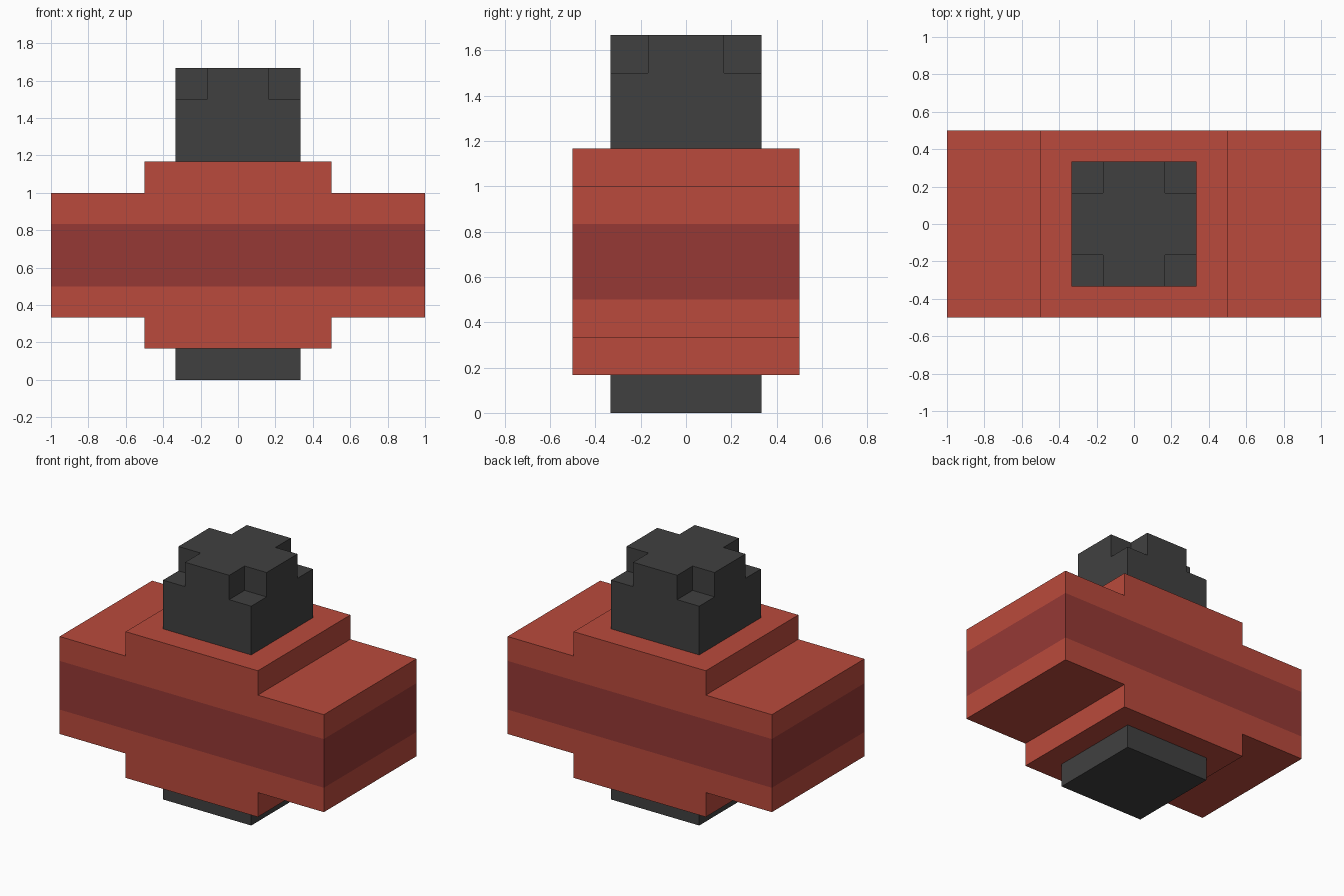
import bpy
import bmesh
from mathutils import Vector

default = bpy.data.objects.get("Cube")
if default:
    bpy.data.objects.remove(default, do_unlink=True)

U = 1 / 6  # every dimension is a multiple of this block unit


def make_material(name, rgb):
    mat = bpy.data.materials.new(name)
    mat.use_nodes = True
    mat.diffuse_color = (*rgb, 1)
    bsdf = next(n for n in mat.node_tree.nodes if n.type == 'BSDF_PRINCIPLED')
    bsdf.inputs["Base Color"].default_value = (*rgb, 1)
    return mat


def finish(bm, name, materials):
    bmesh.ops.recalc_face_normals(bm, faces=bm.faces)
    mesh = bpy.data.meshes.new(name)
    bm.to_mesh(mesh)
    bm.free()
    for mat in materials:
        mesh.materials.append(mat)
    obj = bpy.data.objects.new(name, mesh)
    bpy.context.collection.objects.link(obj)
    return obj


def extrude(bm, faces, offset, keep=False):
    ret = bmesh.ops.extrude_face_region(bm, geom=faces, use_keep_orig=keep)
    verts = [g for g in ret["geom"] if isinstance(g, bmesh.types.BMVert)]
    bmesh.ops.translate(bm, verts=verts, vec=offset)
    return [g for g in ret["geom"] if isinstance(g, bmesh.types.BMFace)]


red = make_material("red", (0.491, 0.0685, 0.0452))
dark_red = make_material("dark red", (0.305, 0.0409, 0.0356))
charcoal = make_material("charcoal", (0.0513, 0.0513, 0.0513))

# Body: stepped side profile (in units) extruded front to back
half = [(3, 1), (3, 2), (6, 2), (6, 6), (3, 6), (3, 7)]
profile = half + [(-x, z) for x, z in reversed(half)]
bm = bmesh.new()
face = bm.faces.new([bm.verts.new((x * U, -3 * U, z * U)) for x, z in profile])
extrude(bm, [face], Vector((0, 6 * U, 0)), keep=True)

# Dark band around the middle: cut at its edges and colour the faces between
for z in (3 * U, 5 * U):
    bmesh.ops.bisect_plane(bm, geom=bm.verts[:] + bm.edges[:] + bm.faces[:],
                           plane_co=(0, 0, z), plane_no=(0, 0, 1))
for f in bm.faces:
    f.material_index = int(3 * U < f.calc_center_bounds().z < 5 * U)
finish(bm, "body", [red, dark_red])

# Core post: square column through the body, topped by a cross-shaped cap
bm = bmesh.new()
bmesh.ops.create_grid(bm, x_segments=4, y_segments=4, size=2 * U)
top = extrude(bm, bm.faces[:], Vector((0, 0, 9 * U)), keep=True)
cross = [f for f in top
         if min(abs(f.calc_center_median().x), abs(f.calc_center_median().y)) < U]
extrude(bm, cross, Vector((0, 0, U)))
bmesh.ops.recalc_face_normals(bm, faces=bm.faces)
bmesh.ops.dissolve_limit(bm, angle_limit=0.01, verts=bm.verts[:], edges=bm.edges[:])
finish(bm, "core_post", [charcoal])
